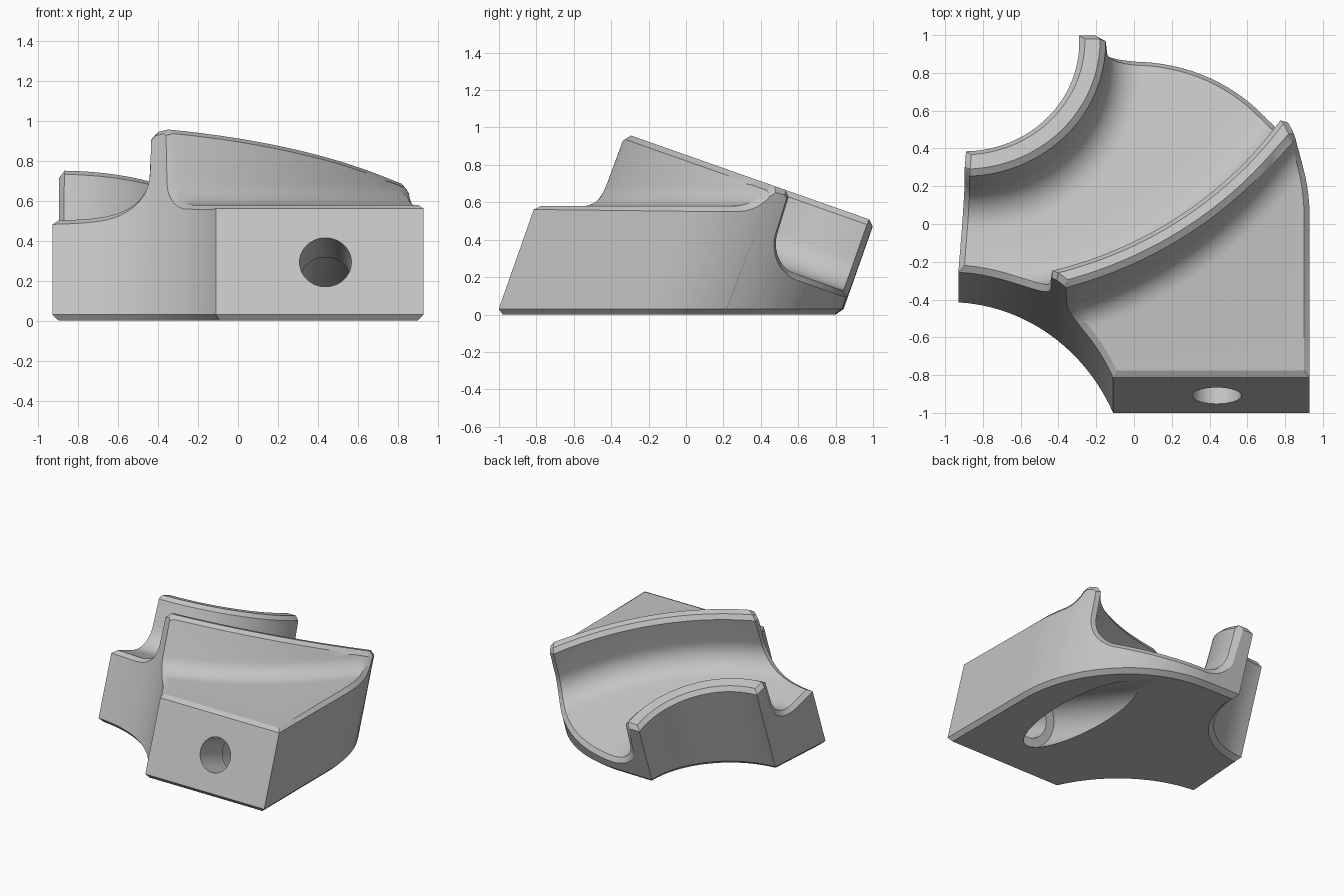
import bpy
import bmesh
from math import sin, cos, tan, asin, atan2, radians, degrees, sqrt, pi
from mathutils import Vector, Matrix
from mathutils.geometry import delaunay_2d_cdt

cube = bpy.data.objects.get("Cube")
if cube:
    bpy.data.objects.remove(cube, do_unlink=True)

# The block is designed in a tilted frame (u, v, w): w is the wall direction
TILT = radians(19.4)
TOP, FLOOR, DECK_Z, CH = 0.805, 0.40, 0.58, 0.03
HUB = Vector((-0.9, 0.745))       # centre of the inner rail
FAR = Vector((-0.95, 1.49))       # centre of the outer rail
MID = Vector((0, -0.15))          # centre of the rounded back
SCOOP = Vector((-0.98, -1.36))    # centre of the front scoop


def polar(centre, r, deg):
    return centre + r * Vector((cos(radians(deg)), sin(radians(deg))))


def arc(centre, r, a0, a1, n):
    return [polar(centre, r, a0 + (a1 - a0) * i / n) for i in range(n + 1)]


def at_z(p, z):
    """Point of the tilted frame over plan point p at world height z."""
    return Vector((p.x, p.y, (z + p.y * sin(TILT)) / cos(TILT)))


def inset(poly, d):
    out = []
    for i, p in enumerate(poly):
        a = (p - poly[i - 1]).normalized()
        b = (poly[(i + 1) % len(poly)] - p).normalized()
        n1, n2 = Vector((-a.y, a.x)), Vector((-b.y, b.x))
        out.append(p + (n1 + n2) * d / (1 + n1.dot(n2)))
    return out


# Plan outline, counter-clockwise from the right side
outline = arc(MID, 0.93, 0, 90, 28)
outline += arc(HUB, 0.61, 3.8, -89, 30)
outline += arc(SCOOP, 0.96, 87, 25, 24)
FRONT_V = outline[-1].y
outline.append(Vector((0.93, FRONT_V)))
inner = inset(outline, CH)

# Recess outline in the channel floor, counter-clockwise
recess = arc(FAR, 1.79, -85.5, -33.9, 30) + arc(MID, 0.832, 49.8, 81.7, 10)
recess += arc(HUB, 1.01, -4.5, -85, 30)


def locate(p):
    """Nearest place on the inset outline, as matching outer and inset points."""
    best = None
    for i, a in enumerate(inner):
        k = (i + 1) % len(inner)
        e = inner[k] - a
        t = min(1, max(0, (p - a).dot(e) / e.length_squared))
        q = a + e * t
        d = (p - q).length
        if best is None or d < best[0]:
            best = (d, outline[i].lerp(outline[k], t), q)
    return best[1], best[2]


# Cross-section: inner rail, filleted channel, outer rail, filleted deck
def section(t):
    alpha, beta = -100 + 110 * t, -94 + 79 * t
    rad, edge = 0.18, TOP - CH
    near = [(0.55, TOP), (0.72, TOP), (0.75, edge)]
    near += [tuple(p) for p in arc(Vector((0.758 + rad, FLOOR + rad)), rad, 180, 270, 9)]
    far = [tuple(p) for p in arc(Vector((2.082 - rad, FLOOR + rad)), rad, -90, 0, 9)]
    far += [(2.09, edge), (2.12, TOP)]
    # fillet between the outer rail and the level deck
    wall, rho = 2.208, 0.16
    slope = sin(radians(beta)) * tan(TILT)
    base = (DECK_Z + FAR.y * sin(TILT)) / cos(TILT)
    r_c = wall + rho
    w_c = base + slope * r_c + rho * sqrt(1 + slope * slope)
    w_c = min(w_c, edge + 0.6 * rho)
    start = 180 + degrees(asin(max(0, (w_c - edge + 0.005) / rho)))
    end = degrees(atan2(-1, slope)) + 360
    foot = [tuple(p) for p in arc(Vector((r_c, w_c)), rho, start, end, 9)]
    r0 = foot[0][0] - 0.008
    far += [(r0 - CH, TOP), (r0, edge)] + foot + [(3.4, base + slope * 3.4)]
    pts = [(polar(HUB, r, alpha), w) for r, w in near]
    pts += [(polar(FAR, r, beta), w) for r, w in far]
    return [Vector((p.x, p.y, w)) for p, w in pts]


# Swept upper surface, trimmed in plan by the inset outline and the recess
N = 56
rows = [section(i / N) for i in range(N + 1)]
width = len(rows[0])
sheet = [p for row in rows for p in row]
first = len(inner) + len(recess)
plan = inner + recess + [p.xy for p in sheet]
loops = [list(range(len(inner))), list(range(len(inner), first))]
for i in range(N):
    for j in range(width - 1):
        a = first + i * width + j
        loops.append([a, a + 1, a + width + 1, a + width])
flat, _, tris, vert_ids, _, face_ids = delaunay_2d_cdt(plan, [], loops, 0, 1e-6)


def height(p, loop):
    q = [sheet[i - first] for i in loop]
    n = (q[2] - q[0]).cross(q[3] - q[1])
    d = p - (sum(q, Vector((0, 0, 0))) / 4).xy
    return sum(c.z for c in q) / 4 - n.xy.dot(d) / n.z


w_of = {}
kept = [k for k, ids in enumerate(face_ids) if 0 in ids]
for k in kept:
    quads = [i for i in face_ids[k] if i > 1]
    for v in tris[k]:
        exact = [i for i in vert_ids[v] if i >= first]
        if exact:
            w_of[v] = sheet[exact[0] - first].z
        elif quads and v not in w_of:
            w_of[v] = height(flat[v], loops[quads[0]])

bm = bmesh.new()
verts, recess_faces = {}, []
for k in kept:
    for v in tris[k]:
        if v not in verts:
            verts[v] = bm.verts.new((flat[v].x, flat[v].y, w_of.get(v, FLOOR)))
    face = bm.faces.new([verts[v] for v in tris[k]])
    if 1 in face_ids[k]:
        recess_faces.append(face)
bm.normal_update()

# Chamfer, walls and bottom chamfer grown from the rim of that surface
rim = [e for e in bm.edges if e.is_boundary]
chain = {}
for v in {v for e in rim for v in e.verts}:
    n, p = v.normal.copy(), v.co.xy
    if n.z < 0:
        n.negate()
    outer_p, inner_p = locate(p)
    lip, drop = outer_p, CH
    if n.z < 0.9:
        lip, drop = locate(p - CH * n.xy)[0], CH * n.z
    chain[v] = [v,
                bm.verts.new((lip.x, lip.y, v.co.z - drop)),
                bm.verts.new(at_z(outer_p, CH)),
                bm.verts.new(at_z(inner_p, 0))]


def on_front(v):
    return abs(v.co.y - FRONT_V) < 1e-4


def on_base(v):
    return abs(v.co.z * cos(TILT) - v.co.y * sin(TILT)) < 1e-4


for e in rim:
    a, b = (chain[v] for v in e.verts)
    for i in range(3):
        quad = (a[i], b[i], b[i + 1], a[i + 1])
        if not all(on_front(v) for v in quad):
            bm.faces.new(quad)

# Stepped bolt hole from the front face, its wide bore leaving through the base
AXIS_X, AXIS_W, SEGS = 0.438, -0.026, 40
rings = []
for r, depth in ((0.13, FRONT_V), (0.13, -0.66), (0.2, -0.66), (0.2, None)):
    ring = []
    for i in range(SEGS):
        ang = 2 * pi * i / SEGS
        w = AXIS_W + r * sin(ang)
        v = w / tan(TILT) if depth is None else depth
        ring.append(bm.verts.new((AXIS_X + r * cos(ang), v, w)))
    rings.append(ring)
for a, b in zip(rings, rings[1:]):
    for i in range(SEGS):
        bm.faces.new((a[i - 1], a[i], b[i], b[i - 1]))

# Front face and base, each filled around the hole
for test, normal in ((on_front, Vector((0, -1, 0))),
                     (on_base, Vector((0, sin(TILT), -cos(TILT))))):
    border = [e for e in bm.edges if e.is_boundary and all(test(v) for v in e.verts)]
    bmesh.ops.triangle_fill(bm, use_beauty=True, edges=border, normal=normal)

# Shallow recess pushed into the channel floor
pushed = bmesh.ops.extrude_face_region(bm, geom=recess_faces)["geom"]
for v in pushed:
    if isinstance(v, bmesh.types.BMVert):
        v.co.z -= 0.035

# Stand the block up, colour and shade it
bmesh.ops.recalc_face_normals(bm, faces=bm.faces[:])
bm.transform(Matrix.Rotation(-TILT, 4, 'X'))
mesh = bpy.data.meshes.new("channel_block")
bm.to_mesh(mesh)
bm.free()
block = bpy.data.objects.new("channel_block", mesh)
bpy.context.collection.objects.link(block)

grey = bpy.data.materials.new("plain_grey")
grey.use_nodes = True
colour = (0.55, 0.55, 0.55, 1)
grey.diffuse_color = colour
grey.node_tree.nodes["Principled BSDF"].inputs["Base Color"].default_value = colour
mesh.materials.append(grey)
bpy.ops.object.select_all(action='DESELECT')
block.select_set(True)
bpy.context.view_layer.objects.active = block
bpy.ops.object.shade_smooth_by_angle(angle=radians(25))
